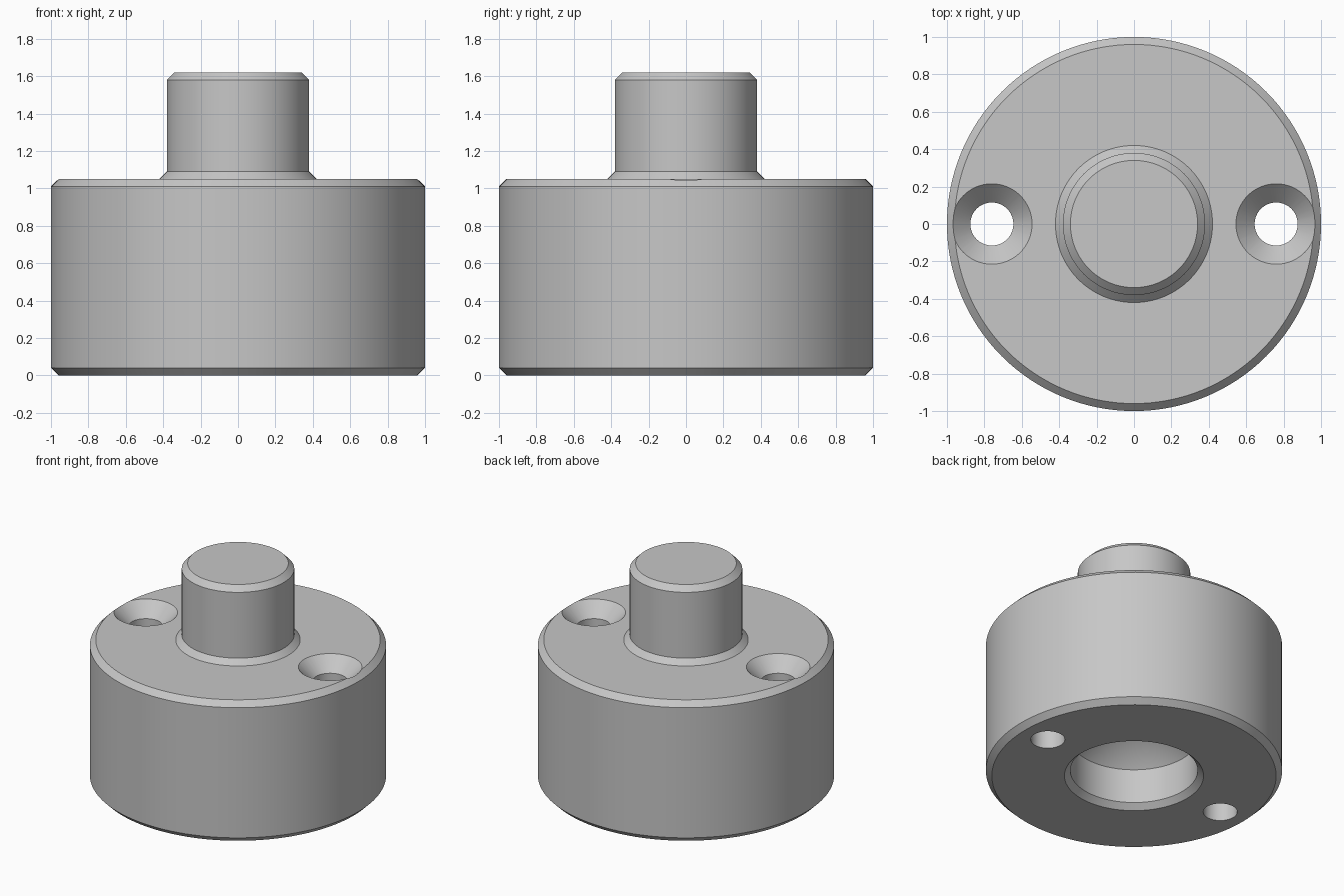
import bpy
import bmesh
import math

cube = bpy.data.objects.get("Cube")
if cube:
    bpy.data.objects.remove(cube, do_unlink=True)

# Single plain metal colour
metal = bpy.data.materials.new("plain_grey_metal")
GREY = (0.57, 0.57, 0.57, 1.0)
metal.diffuse_color = GREY
metal.use_nodes = True
metal.node_tree.nodes["Principled BSDF"].inputs["Base Color"].default_value = GREY


def lathe(name, profile, steps, x=0.0):
    """Revolve an (r, z) profile around the z axis into a closed solid."""
    bm = bmesh.new()
    verts = [bm.verts.new((r, 0, z)) for r, z in profile]
    edges = [bm.edges.new(pair) for pair in zip(verts, verts[1:])]
    bmesh.ops.spin(bm, geom=verts + edges, cent=(0, 0, 0), axis=(0, 0, 1),
                   angle=math.tau, steps=steps)
    bmesh.ops.remove_doubles(bm, verts=bm.verts, dist=0.0001)
    bmesh.ops.recalc_face_normals(bm, faces=bm.faces)
    mesh = bpy.data.meshes.new(name)
    bm.to_mesh(mesh)
    bm.free()
    mesh.materials.append(metal)
    obj = bpy.data.objects.new(name, mesh)
    obj.location.x = x
    bpy.context.collection.objects.link(obj)
    return obj


# Dimensions
bevel = 0.04
body_top = 1.05
plug_r, plug_top = 0.38, 1.62
bore_r, bore_depth = 0.43, 0.295
hole_r, sink_r, hole_x = 0.115, 0.215, 0.76

# Round body with raised plug, chamfered edges and a conical blind bore below
body = lathe("round_body_with_plug", [
    (0, bore_depth + bore_r),
    (bore_r, bore_depth),
    (bore_r, bevel),
    (bore_r + bevel, 0),
    (1 - bevel, 0),
    (1, bevel),
    (1, body_top - bevel),
    (1 - bevel, body_top),
    (plug_r + bevel, body_top),
    (plug_r, body_top + bevel),
    (plug_r, plug_top - bevel),
    (plug_r - bevel, plug_top),
    (0, plug_top),
], 128)

bpy.ops.object.select_all(action='DESELECT')
body.select_set(True)
bpy.context.view_layer.objects.active = body

# Countersunk screw holes, one on each side
extra = 0.1
for side in (-1, 1):
    cutter = lathe("screw_hole_cutter", [
        (0, -extra),
        (hole_r, -extra),
        (hole_r, body_top - (sink_r - hole_r)),
        (sink_r + extra, body_top + extra),
        (0, body_top + extra),
    ], 64, side * hole_x)
    cutter.hide_render = True
    cut = body.modifiers.new("screw_hole", 'BOOLEAN')
    cut.operation = 'DIFFERENCE'
    cut.solver = 'EXACT'
    cut.object = cutter
    bpy.context.view_layer.update()
    bpy.ops.object.modifier_apply(modifier=cut.name)
    bpy.data.objects.remove(cutter, do_unlink=True)

# Smooth round walls, crisp chamfer lines
bpy.ops.object.shade_smooth_by_angle(angle=math.radians(30))
